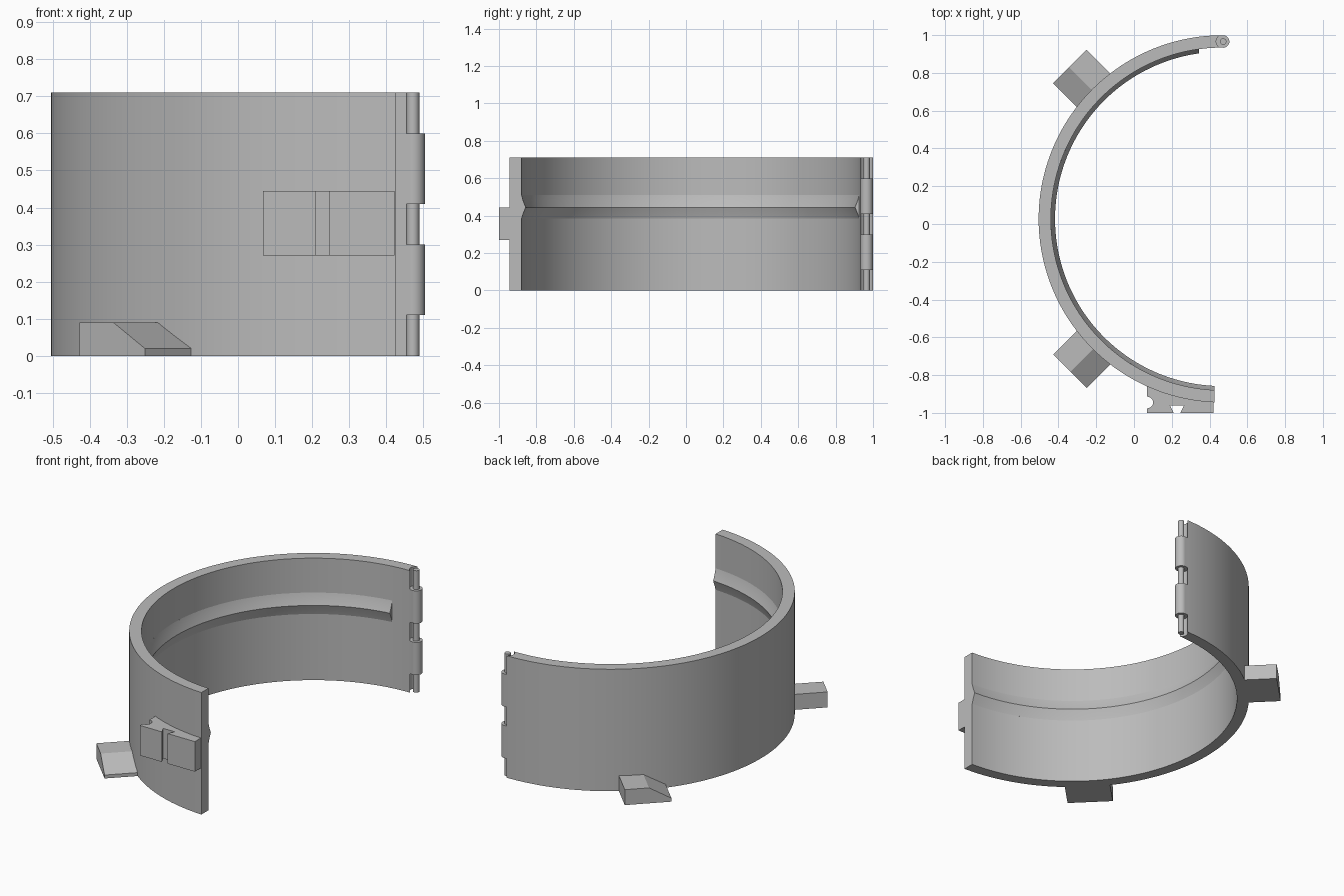
import bpy, bmesh
from math import acos, cos, sin, pi, radians

cube = bpy.data.objects.get("Cube")
if cube:
    bpy.data.objects.remove(cube, do_unlink=True)

CX, CY = 0.467, 0.027          # ring axis
R_OUT, R_IN = 0.972, 0.907
HEIGHT = 0.71
FRONT_X = 0.425                # flat cut at the front end
HINGE = (0.472, 0.966)

grey = bpy.data.materials.new("plain grey")
grey.use_nodes = True
grey.diffuse_color = (0.5, 0.5, 0.5, 1)
grey.node_tree.nodes["Principled BSDF"].inputs["Base Color"].default_value = (0.5, 0.5, 0.5, 1)


def finish(name, bm):
    bmesh.ops.recalc_face_normals(bm, faces=bm.faces)
    mesh = bpy.data.meshes.new(name)
    bm.to_mesh(mesh)
    bm.free()
    mesh.materials.append(grey)
    obj = bpy.data.objects.new(name, mesh)
    bpy.context.collection.objects.link(obj)
    return obj


def smooth(obj):
    bpy.ops.object.select_all(action='DESELECT')
    obj.select_set(True)
    bpy.context.view_layer.objects.active = obj
    bpy.ops.object.shade_smooth_by_angle(angle=radians(30))


def arc_sweep(name, profile, back_x, steps=96):
    """Sweep a closed (radius, z) profile, with both ends cut flat across x."""
    bm = bmesh.new()
    rows = []
    for i in range(steps + 1):
        row = []
        for r, z in profile:
            start = acos((back_x - CX) / r)
            end = 2 * pi - acos((FRONT_X - CX) / r)
            a = start + (end - start) * i / steps
            row.append(bm.verts.new((CX + r * cos(a), CY + r * sin(a), z)))
        rows.append(row)
    n = len(profile)
    for a, b in zip(rows, rows[1:]):
        for j in range(n):
            bm.faces.new((a[j], a[(j + 1) % n], b[(j + 1) % n], b[j]))
    bm.faces.new(rows[0])
    bm.faces.new(rows[-1])
    return finish(name, bm)


def prism(name, outline, z0, z1):
    bm = bmesh.new()
    face = bm.faces.new([bm.verts.new((x, y, z0)) for x, y in outline])
    new = bmesh.ops.extrude_face_region(bm, geom=[face])["geom"]
    bmesh.ops.translate(bm, vec=(0, 0, z1 - z0),
                        verts=[v for v in new if isinstance(v, bmesh.types.BMVert)])
    return finish(name, bm)


def rod(name, radius, z0, z1):
    n = 32
    pts = [(HINGE[0] + radius * cos(2 * pi * i / n),
            HINGE[1] + radius * sin(2 * pi * i / n)) for i in range(n)]
    return prism(name, pts, z0, z1)


# Curved wall, with clearance for the mating hinge knuckles
wall = arc_sweep("curved_wall", [(R_IN, 0), (R_OUT, 0), (R_OUT, HEIGHT), (R_IN, HEIGHT)], HINGE[0])
for z0, z1 in [(-0.05, 0.11), (0.30, 0.41), (0.60, HEIGHT + 0.05)]:
    cutter = rod("hinge_clearance", 0.037, z0, z1)
    cutter.hide_render = True
    mod = wall.modifiers.new("clearance", 'BOOLEAN')
    mod.operation = 'DIFFERENCE'
    mod.solver = 'EXACT'
    mod.object = cutter
    bpy.ops.object.select_all(action='DESELECT')
    wall.select_set(True)
    bpy.context.view_layer.objects.active = wall
    bpy.ops.object.modifier_apply(modifier=mod.name)
    bpy.data.objects.remove(cutter, do_unlink=True)
smooth(wall)

# Pointed rib along the inside of the wall
rib = arc_sweep("inner_rib", [(R_IN + 0.02, 0.385), (R_IN, 0.385), (0.899, 0.41), (0.885, 0.445),
                              (0.899, 0.48), (R_IN, 0.51), (R_IN + 0.02, 0.51)], 0.345)
smooth(rib)

# Hinge pin and knuckles
smooth(rod("hinge_pin", 0.017, 0, HEIGHT))
for name, z0 in [("lower_knuckle", 0.11), ("upper_knuckle", 0.41)]:
    smooth(rod(name, 0.033, z0, z0 + 0.19))

# Latch block with a dovetail slot and a round side notch
notch = [(0.07 + 0.031 * sin(pi * i / 12), -0.945 + 0.031 * cos(pi * i / 12)) for i in range(13)]
latch = prism("latch_block", [(0.068, -0.83)] + notch +
              [(0.068, -1), (0.21, -1), (0.19, -0.96), (0.265, -0.96), (0.245, -1),
               (0.422, -1), (0.422, -0.91)], 0.27, 0.445)
smooth(latch)

# Sloped feet on the outside of the wall
for name, angle in [("front_foot", radians(225)), ("back_foot", radians(135))]:
    bm = bmesh.new()
    ends = []
    for r in (0.94, 1.141):
        ends.append([bm.verts.new((CX + r * cos(angle) - t * sin(angle),
                                   CY + r * sin(angle) + t * cos(angle), z))
                     for t, z in [(-0.125, 0), (0.125, 0), (0.125, 0.02), (0.005, 0.09), (-0.125, 0.09)]])
    a, b = ends
    for j in range(5):
        k = (j + 1) % 5
        bm.faces.new((a[j], a[k], b[k], b[j]))
    bm.faces.new(a)
    bm.faces.new(b)
    finish(name, bm)
